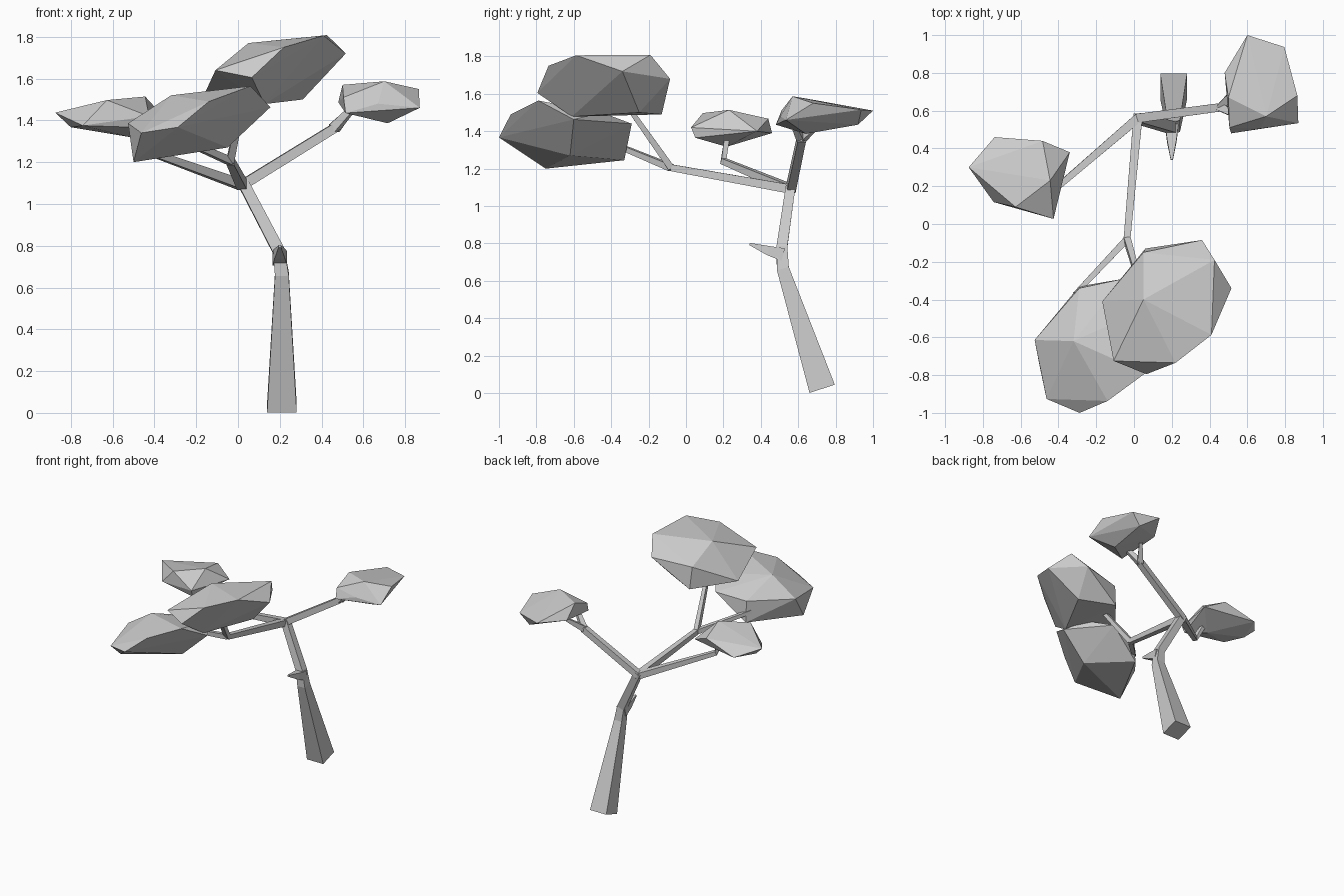
import bpy, bmesh
from mathutils import Vector


def finish(name, bm):
    bmesh.ops.recalc_face_normals(bm, faces=bm.faces[:])
    me = bpy.data.meshes.new(name)
    bm.to_mesh(me)
    bm.free()
    ob = bpy.data.objects.new(name, me)
    bpy.context.collection.objects.link(ob)
    return ob


def limb(name, path):
    """Square tapered tube through (x, y, z, half_width) stations."""
    bm = bmesh.new()
    pts = [Vector(p[:3]) for p in path]
    rings = []
    for i, p in enumerate(pts):
        t = (pts[min(i + 1, len(pts) - 1)] - pts[max(i - 1, 0)]).normalized()
        ref = Vector((1, 0, 0)) if abs(t.z) > 0.7 else Vector((0, 0, 1))
        u = (ref - t * ref.dot(t)).normalized()
        v = t.cross(u)
        r = path[i][3]
        rings.append([bm.verts.new(p + u * a * r + v * b * r)
                      for a, b in ((1, 1), (-1, 1), (-1, -1), (1, -1))])
    for a, b in zip(rings, rings[1:]):
        for k in range(4):
            bm.faces.new((a[k], a[(k + 1) % 4], b[(k + 1) % 4], b[k]))
    bm.faces.new(rings[0])
    bm.faces.new(rings[-1])
    return finish(name, bm)


def foliage(name, pts):
    """Faceted leaf clump wrapped around a few corner points."""
    bm = bmesh.new()
    for p in pts:
        bm.verts.new(p)
    bmesh.ops.convex_hull(bm, input=bm.verts[:])
    bmesh.ops.delete(bm, geom=[v for v in bm.verts if not v.link_faces], context='VERTS')
    return finish(name, bm)


# Trunk and broken stub
crown = (0.02, 0.56, 1.09, 0.024)
limb("trunk", [(0.21, 0.728, 0.023, 0.071), (0.21, 0.518, 0.665, 0.033),
               (0.195, 0.512, 0.775, 0.029), (0.02, 0.56, 1.11, 0.026)])
limb("trunk_stub", [(0.2, 0.52, 0.74, 0.035), (0.2, 0.44, 0.762, 0.025),
                    (0.2, 0.34, 0.797, 0.006)])

# Main branches and their forks
right_fork = (0.46, 0.618, 1.362, 0.022)
front_fork = (-0.037, -0.08, 1.205, 0.018)
limb("right_branch", [crown, right_fork])
limb("right_twig_a", [right_fork, (0.55, 0.57, 1.46, 0.014)])
limb("right_twig_b", [right_fork, (0.54, 0.72, 1.45, 0.012)])
limb("left_branch", [crown, (-0.40, 0.2, 1.24, 0.016), (-0.47, 0.22, 1.37, 0.014)])
limb("front_branch", [crown, front_fork])
limb("front_twig_left", [front_fork, (-0.31, -0.37, 1.325, 0.013)])
limb("front_twig_right", [front_fork, (0.03, -0.31, 1.53, 0.013)])

# Leaf clumps
foliage("right_foliage", [
    (0.60, 1.0, 1.51), (0.796, 0.937, 1.515), (0.72, 0.92, 1.435), (0.865, 0.68, 1.55),
    (0.87, 0.534, 1.46), (0.515, 0.48, 1.435), (0.50, 0.67, 1.57), (0.48, 0.80, 1.487),
    (0.70, 0.57, 1.587), (0.716, 0.64, 1.386), (0.67, 0.505, 1.48), (0.505, 0.51, 1.51)])
foliage("left_foliage", [
    (-0.875, 0.30, 1.437), (-0.738, 0.46, 1.39), (-0.484, 0.44, 1.467), (-0.34, 0.38, 1.40),
    (-0.426, 0.027, 1.42), (-0.627, 0.09, 1.497), (-0.743, 0.116, 1.375), (-0.444, 0.23, 1.514),
    (-0.50, 0.217, 1.317), (-0.80, 0.27, 1.367), (-0.43, 0.05, 1.365)])
foliage("front_left_foliage", [
    (-0.29, -0.33, 1.245), (-0.055, -0.29, 1.44), (-0.526, -0.614, 1.386), (-0.50, -0.75, 1.20),
    (-0.463, -0.926, 1.34), (-0.288, -1.0, 1.367), (-0.14, -0.937, 1.49), (0.06, -0.79, 1.564),
    (0.155, -0.60, 1.463), (-0.32, -0.62, 1.52), (-0.05, -0.62, 1.27), (0.06, -0.45, 1.50),
    (-0.29, -0.34, 1.41)])
foliage("front_right_foliage", [
    (0.06, -0.13, 1.49), (0.36, -0.085, 1.68), (0.426, -0.19, 1.808), (0.516, -0.34, 1.72),
    (0.41, -0.587, 1.806), (0.22, -0.735, 1.75), (0.066, -0.795, 1.605), (-0.108, -0.725, 1.64),
    (-0.168, -0.41, 1.51), (0.05, -0.40, 1.77), (0.31, -0.25, 1.50), (0.127, -0.61, 1.478),
    (0.05, -0.15, 1.66)])
